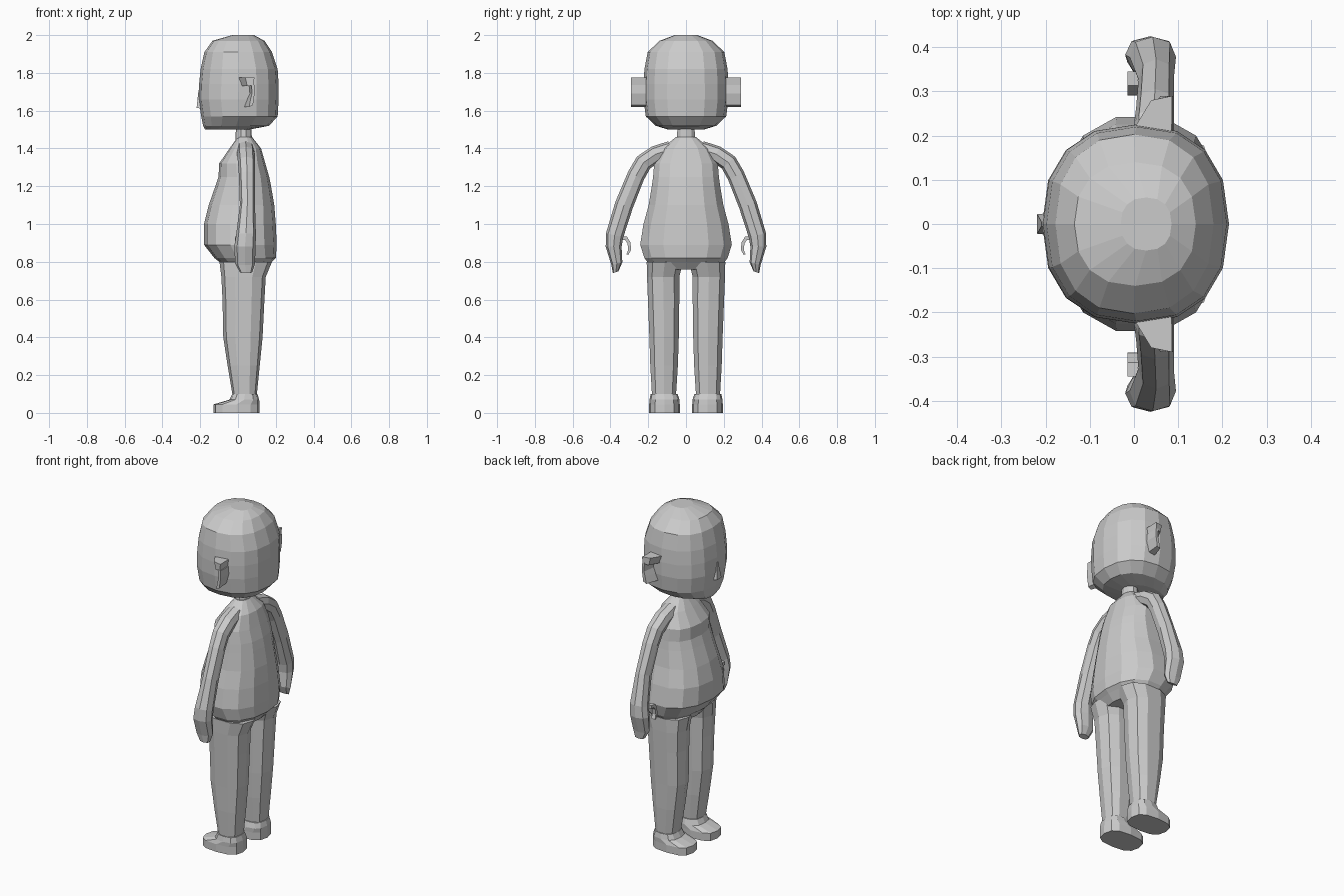
import bpy, bmesh, math
from mathutils import Vector

skin = bpy.data.materials.new("light_grey")
skin.diffuse_color = (0.6, 0.6, 0.6, 1)


def ring(c, u, v, n=12, p=2.0, turn=0.0):
    """Superellipse cross-section around c, spanned by half axes u and v."""
    pts = []
    for i in range(n):
        a = 2 * math.pi * (i + turn) / n
        ca, sa = math.cos(a), math.sin(a)
        s = lambda t: math.copysign(abs(t) ** (2 / p), t)
        pts.append(Vector(c) + Vector(u) * s(ca) + Vector(v) * s(sa))
    return pts


def loft(name, rings):
    """Skin a stack of rings, capped at both ends, with flat faces."""
    bm = bmesh.new()
    vs = [[bm.verts.new(p) for p in r] for r in rings]
    n = len(vs[0])
    for a, b in zip(vs, vs[1:]):
        for i in range(n):
            j = (i + 1) % n
            bm.faces.new((a[i], a[j], b[j], b[i]))
    bm.faces.new(vs[0][::-1])
    bm.faces.new(vs[-1])
    bmesh.ops.recalc_face_normals(bm, faces=bm.faces)
    me = bpy.data.meshes.new(name)
    bm.to_mesh(me)
    bm.free()
    me.materials.append(skin)
    ob = bpy.data.objects.new(name, me)
    bpy.context.collection.objects.link(ob)
    return ob


def upright(name, rows, n, p, turn=0.0):
    """Rows are (z, x front, x back, y near, y far)."""
    return loft(name, [ring(((x0 + x1) / 2, (y0 + y1) / 2, z), ((x1 - x0) / 2, 0, 0),
                            (0, (y1 - y0) / 2, 0), n, p, turn)
                       for z, x0, x1, y0, y1 in rows])


def sym(rows):
    return [(z, x0, x1, -h, h) for z, x0, x1, h in rows]


def mirror_y(pts, s):
    return [Vector((q[0], q[1] * s, q[2])) for q in pts]


# Head, facing -x
upright("head", sym([
    (1.50, -.175, .06, .095), (1.52, -.185, .165, .16), (1.57, -.195, .21, .213),
    (1.66, -.208, .215, .225), (1.74, -.206, .215, .225), (1.82, -.198, .21, .22),
    (1.91, -.178, .18, .203), (1.97, -.135, .14, .14), (2.0, -.03, .085, .06)]),
    16, 2.35)

# Neck
upright("neck", sym([(1.42, -.015, .075, .055), (1.53, -.01, .07, .045)]), 10, 2)

# Torso with round belly and narrow shoulders
upright("torso", sym([
    (.76, -.07, .145, .18), (.80, -.10, .18, .21), (.82, -.125, .2, .225),
    (.89, -.18, .205, .248), (1.0, -.18, .2, .23), (1.1, -.155, .192, .202),
    (1.2, -.12, .175, .185), (1.25, -.103, .165, .178), (1.32, -.10, .145, .172),
    (1.40, -.045, .122, .13), (1.46, -.002, .075, .055)]),
    14, 2.3)

# Arm stations: y, z, half width, tilt of the arm in degrees, x front, x back
arm_path = [(.08, 1.395, .045, 72, -.005, .085), (.16, 1.37, .045, 62, -.005, .09),
            (.225, 1.325, .047, 42, 0, .09), (.265, 1.255, .047, 30, .005, .09),
            (.328, 1.10, .049, 23, .01, .09), (.378, .94, .047, 14, -.01, .095),
            (.383, .88, .042, 0, -.02, .093), (.366, .79, .03, -14, -.015, .09),
            (.372, .745, .016, -20, .01, .075)]

# Curled thumb stations: y, z, half size
thumb_path = [(.345, .925, .014), (.318, .925, .014), (.302, .90, .012),
              (.298, .865, .011), (.31, .838, .007)]

# Ear outline in x, z
ear_top = [(-.01, 1.775), (.085, 1.775), (.08, 1.735), (.01, 1.73)]
ear_lobe = [(.055, 1.74), (.085, 1.735), (.088, 1.69), (.07, 1.63),
            (.03, 1.62), (.045, 1.66), (.06, 1.69)]

for side, s in (("left", -1), ("right", 1)):
    # Arm with mitten hand
    rings = []
    for y, z, w, tilt, x0, x1 in arm_path:
        t = math.radians(tilt)
        r = ring(((x0 + x1) / 2, y, z), ((x1 - x0) / 2, 0, 0),
                 (0, w * math.cos(t), w * math.sin(t)), 8, 2.3)
        rings.append(mirror_y(r, s))
    loft(side + "_arm", rings)

    # Thumb
    rings = []
    for i, (y, z, w) in enumerate(thumb_path):
        a = thumb_path[max(i - 1, 0)]
        b = thumb_path[min(i + 1, len(thumb_path) - 1)]
        d = Vector((0, b[0] - a[0], b[1] - a[1])).normalized()
        r = ring((-.003, y, z), (.017, 0, 0), Vector((0, -d.z, d.y)) * w, 4, 2, .5)
        rings.append(mirror_y(r, s))
    loft(side + "_thumb", rings)

    # Ear, its front edge raked backwards as it leaves the head
    for part, outline in (("ear_flap", ear_top), ("ear_lobe", ear_lobe)):
        inner = [(x, .20, z) for x, z in outline]
        outer = [(.088 - (.088 - x) * .5, .29 if x > .02 else .28, z) for x, z in outline]
        loft(side + "_" + part, [mirror_y(inner, s), mirror_y(outer, s)])

    # Leg
    leg = upright(side + "_leg", [
        (.05, -.03, .10, .05, .183), (.10, -.03, .10, .05, .183),
        (.25, -.055, .115, .04, .192), (.40, -.078, .13, .035, .197),
        (.60, -.082, .14, .032, .205), (.72, -.088, .147, .032, .21),
        (.80, -.098, .18, .012, .212)], 10, 2.5)
    # Foot: heel block with a toe sloping forward
    foot = upright(side + "_foot", [
        (0, -.13, .115, .033, .195), (.045, -.13, .115, .033, .195),
        (.07, -.045, .112, .035, .193), (.10, -.03, .103, .045, .187)], 12, 2.8)
    for ob in (leg, foot):
        ob.scale.y = s

# Nose: small wedge on the face
loft("nose", [[(-.19, -.025, 1.61), (-.19, .025, 1.61), (-.19, .005, 1.72), (-.19, -.005, 1.72)],
              [(-.219, -.022, 1.615), (-.219, .022, 1.615), (-.209, .004, 1.71), (-.209, -.004, 1.71)]])
